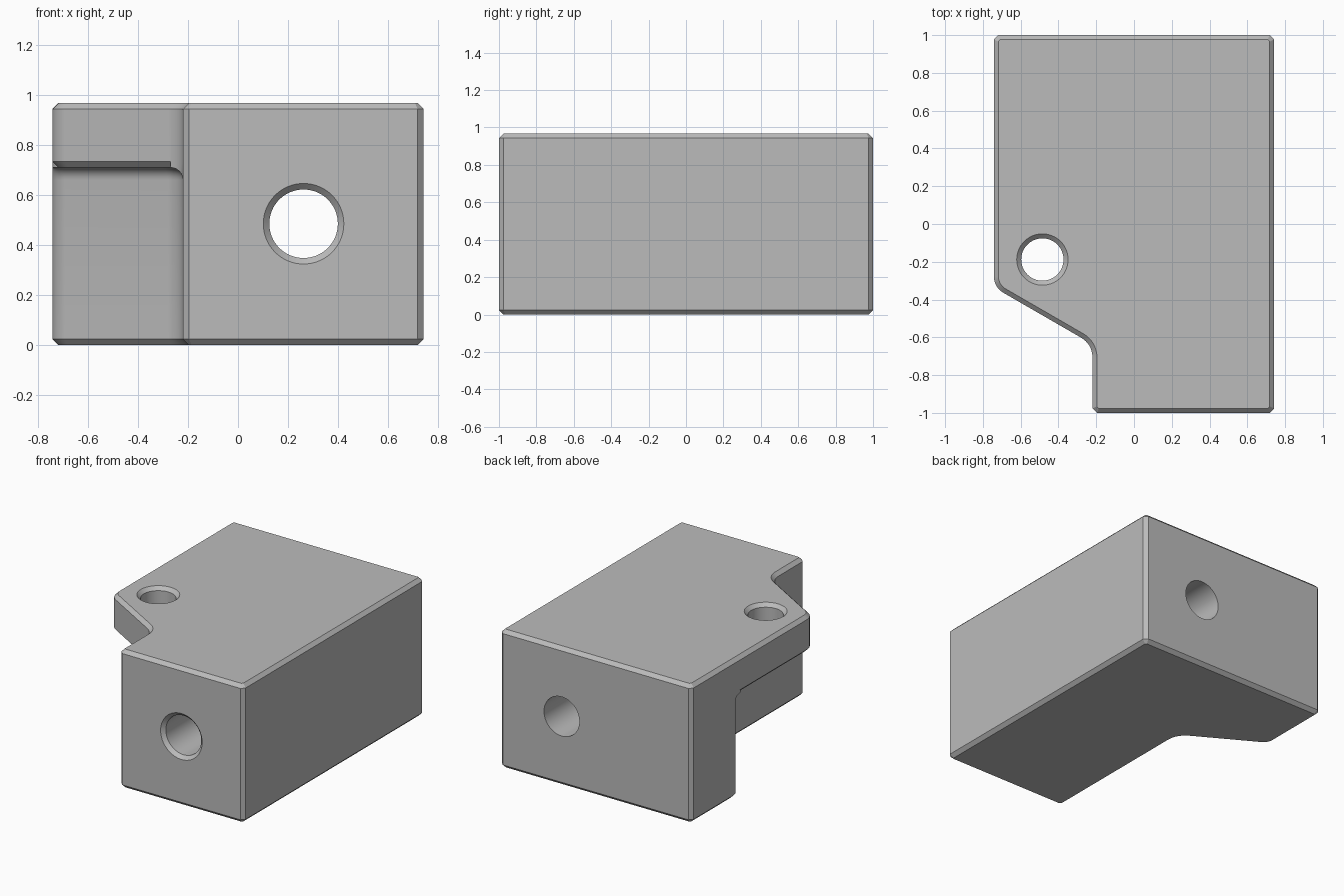
import bpy, bmesh
from math import sin, cos, tan, pi
from mathutils import Vector

if "Cube" in bpy.data.objects:
    bpy.data.objects.remove(bpy.data.objects["Cube"])

W, L, H = 0.742, 1.0, 0.967    # half width, half length, height
STEP_X = -0.22                 # side wall of the narrow front
SLANT_Y = -0.335               # where the slanted wall meets the left side
POCKET = 0.82                  # how far back the pocket below the flange goes
FLANGE_Z = 0.71
C = 0.024                      # edge chamfer
FILLET = 0.05
SLOPE = tan(pi / 6)

grey = bpy.data.materials.new("mid grey")
grey.use_nodes = True
grey.diffuse_color = (0.5, 0.5, 0.5, 1)
grey.node_tree.nodes["Principled BSDF"].inputs["Base Color"].default_value = (0.5, 0.5, 0.5, 1)


def chamfer(p, a, b, c):
    return [p + (a - p).normalized() * c, p + (b - p).normalized() * c]


def fillet(p, a, b, r, steps=8):
    """Round the corner p between neighbours a and b."""
    u, v = (a - p).normalized(), (b - p).normalized()
    half = u.angle(v) / 2
    mid = p + (u + v).normalized() * (r / sin(half))
    start = p + u * (r / tan(half)) - mid
    end = p + v * (r / tan(half)) - mid
    sweep = pi - 2 * half
    return [mid + (start * sin(sweep * (1 - i / steps)) + end * sin(sweep * i / steps)) / sin(sweep)
            for i in range(steps + 1)]


def outline(z, inset=0, shift=0, flare=0, grow=0):
    """Plan of the block at height z; flare pushes only the stepped walls out."""
    right, back, front = W - inset + grow, L - inset + grow, -L + inset - grow
    left, step = -W + inset, STEP_X + inset - flare

    def slant(x):
        return SLANT_Y + shift - (x + W) * SLOPE + (inset - flare) / cos(pi / 6)

    p = [Vector(q) for q in ((right, front), (right, back), (left, back),
                             (left, slant(left)), (step, slant(step)), (step, front))]
    c = C - inset * (2 - 2 ** 0.5)
    ring = []
    for i, q in enumerate(p):
        a, b = p[i - 1], p[(i + 1) % 6]
        if i == 3:
            ring += fillet(q, a, b, 0.1 - inset)
        elif i == 4:
            ring += fillet(q, a, b, 0.12 + inset - flare)
        else:
            ring += chamfer(q, a, b, max(c, 0.004))
    return [(v.x, v.y, z) for v in ring]


def loft(name, rings):
    """Closed solid through rings with equal point counts."""
    bm = bmesh.new()
    rows = [[bm.verts.new(v) for v in ring] for ring in rings]
    n = len(rows[0])
    for lo, hi in zip(rows, rows[1:]):
        for i in range(n):
            j = (i + 1) % n
            bm.faces.new((lo[i], lo[j], hi[j], hi[i]))
    bm.faces.new(rows[0][::-1])
    bm.faces.new(rows[-1])
    bmesh.ops.recalc_face_normals(bm, faces=bm.faces)
    mesh = bpy.data.meshes.new(name)
    bm.to_mesh(mesh)
    bm.free()
    mesh.materials.append(grey)
    obj = bpy.data.objects.new(name, mesh)
    bpy.context.collection.objects.link(obj)
    return obj


def combine(obj, tool, operation):
    mod = obj.modifiers.new(operation.title(), 'BOOLEAN')
    mod.operation, mod.object, mod.solver = operation, tool, 'EXACT'
    bpy.context.view_layer.objects.active = obj
    bpy.ops.object.modifier_apply(modifier=mod.name)
    bpy.data.objects.remove(tool)


def circle(r, place, n=64):
    return [place(r * cos(2 * pi * i / n), r * sin(2 * pi * i / n)) for i in range(n)]


def chamfered_slab(name, z0, z1):
    return loft(name, [outline(z0, C), outline(z0 + C), outline(z1 - C), outline(z1, C)])


# Lower body, cut back by the pocket, with a rounded join under the flange
block = chamfered_slab("block", 0, H)
rings = [outline(-C, 2 * C, POCKET, grow=0.2), outline(C, 0, POCKET, grow=0.2)]
for i in range(7):
    t = pi / 2 * i / 6
    rings.append(outline(FLANGE_Z - FILLET * (1 - sin(t)), 0, POCKET, FILLET * (1 - cos(t)), 0.2))
rings.append(outline(FLANGE_Z + 0.05, 0, POCKET, FILLET, 0.2))
combine(block, loft("pocket_shape", rings), 'INTERSECT')

# Overhanging top flange
combine(block, chamfered_slab("flange", FLANGE_Z, H), 'UNION')

# Long bore from front to back, countersunk at the front
bore = [circle(r, lambda a, b, y=y: (0.262 + a, y, 0.485 + b))
        for y, r in ((-L - 0.05, 0.211), (-L + C, 0.137), (L + 0.1, 0.137))]
combine(block, loft("bore", bore), 'DIFFERENCE')

# Mounting hole through the flange, countersunk on top
hole = [circle(r, lambda a, b, z=z: (-0.485 + a, -0.188 + b, z))
        for z, r in ((FLANGE_Z - 0.2, 0.112), (H - C, 0.112), (H + 0.05, 0.186))]
combine(block, loft("mounting_hole", hole), 'DIFFERENCE')

bpy.ops.object.select_all(action='DESELECT')
block.select_set(True)
bpy.context.view_layer.objects.active = block
bpy.ops.object.shade_smooth_by_angle(angle=pi / 7)
